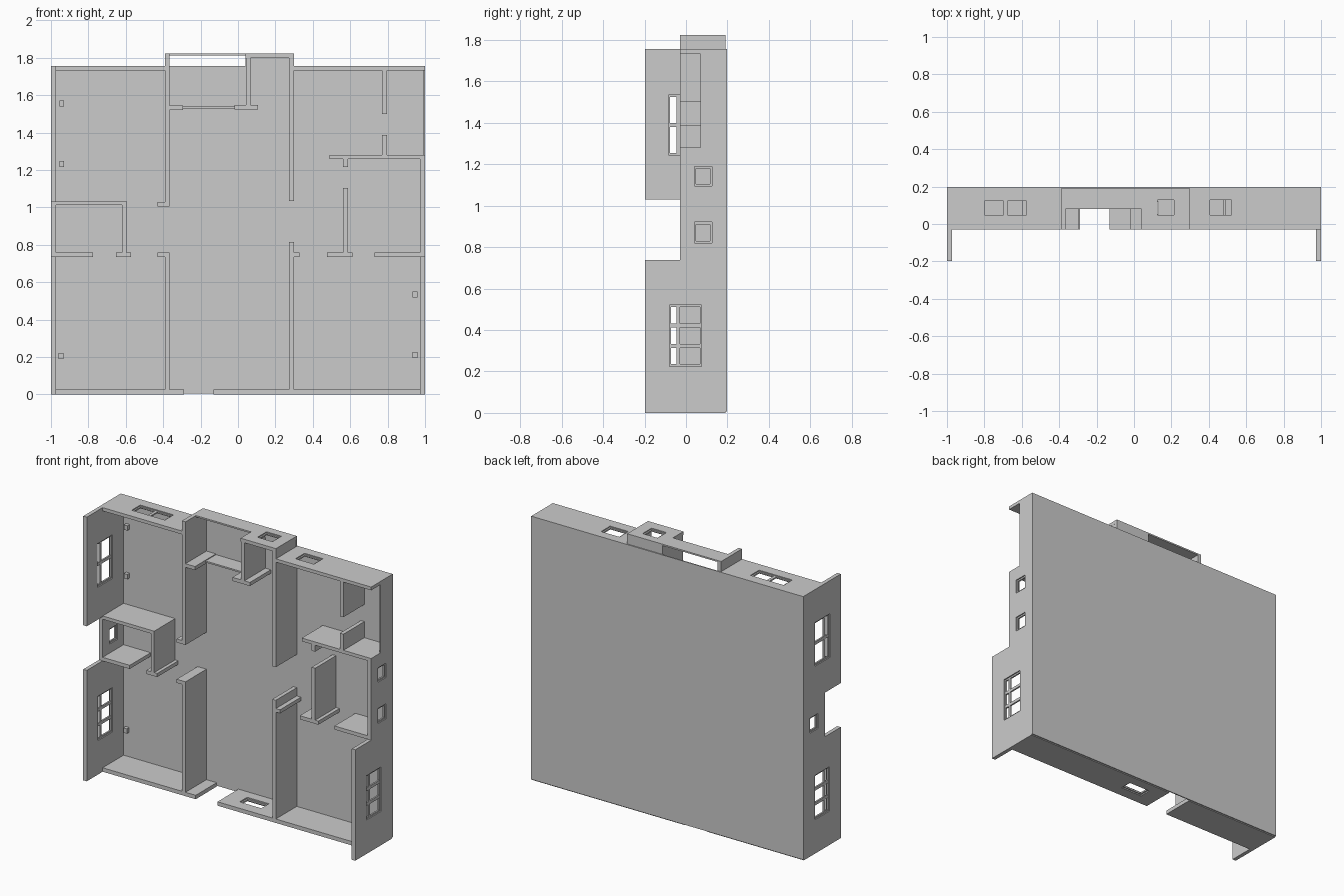
import bpy
import bmesh
from mathutils import Vector

cube = bpy.data.objects.get("Cube")
if cube:
    bpy.data.objects.remove(cube, do_unlink=True)

GREY = (0.6, 0.6, 0.6, 1)
plaster = bpy.data.materials.new("plaster_grey")
plaster.use_nodes = True
plaster.diffuse_color = GREY
plaster.node_tree.nodes["Principled BSDF"].inputs["Base Color"].default_value = GREY

BACK = 0.19      # inner face of the floor slab
RIM = -0.03      # edge of the ordinary walls
DEEP = -0.197    # edge of the tall side walls
TOP = 1.755
T = 0.026        # wall thickness


def build(name, boxes):
    """One object from a list of (low corner, high corner) boxes."""
    bm = bmesh.new()
    for lo, hi in boxes:
        lo, hi = Vector(lo), Vector(hi)
        part = bmesh.ops.create_cube(bm, size=1)
        for v in part["verts"]:
            v.co = (lo + hi) / 2 + Vector(c * s for c, s in zip(v.co, hi - lo))
    mesh = bpy.data.meshes.new(name)
    bm.to_mesh(mesh)
    bm.free()
    mesh.materials.append(plaster)
    obj = bpy.data.objects.new(name, mesh)
    bpy.context.collection.objects.link(obj)
    return obj


def wall(name, x0, x1, z0, z1, front=RIM):
    return build(name, [((x0, front, z0), (x1, BACK, z1))])


def ring(axis, t0, t1, outer, inner):
    """Four boxes around a hole; axis is the wall's thin direction, x or z."""
    u0, u1, y0, y1 = outer
    a0, a1, b0, b1 = inner

    def box(p0, p1, q0, q1):
        if axis == "x":
            return ((t0, q0, p0), (t1, q1, p1))
        return ((p0, q0, t0), (p1, q1, t1))
    return [box(u0, a0, y0, y1), box(a1, u1, y0, y1),
            box(a0, a1, y0, b0), box(a0, a1, b1, y1)]


def window_wall(name, axis, t0, t1, outer, hole, panes=1, mullion=None):
    """Wall with a window opening and a thinner frame set inside it."""
    build(name + "_wall", ring(axis, t0, t1, outer, hole))
    a0, a1, b0, b1 = hole
    mid, half, e = (t0 + t1) / 2, (t1 - t0) / 5, 0.01
    step = (a1 - a0) / panes
    splits = [(b0, b1)]
    if mullion:
        splits = [(b0, mullion), (mullion, b1)]
    frame = []
    for i in range(panes):
        for c0, c1 in splits:
            p0, p1 = a0 + i * step, a0 + (i + 1) * step
            frame += ring(axis, mid - half, mid + half, (p0, p1, c0, c1),
                          (p0 + e, p1 - e, c0 + e * 0.8, c1 - e * 0.8))
    build(name + "_window_frame", frame)


# Floor slab and the small floor behind the projecting bay
build("floor_slab", [((-1, BACK, 0.006), (1, 0.197, TOP))])
build("bay_floor", [((0.04, BACK - 0.006, TOP), (0.3, BACK, 1.82))])

# Outer side walls
L0, L1, R0, R1 = -1, -1 + T, 1 - T, 1
window_wall("left_lower", "x", R0, R1, (0, 0.737, DEEP, BACK),
            (0.225, 0.52, -0.08, 0.075), 3, -0.038)
window_wall("right_lower", "x", L0, L1, (0, 0.737, DEEP, BACK),
            (0.225, 0.52, -0.08, 0.075), 3, -0.038)
window_wall("right_upper", "x", L0, L1, (1.03, TOP, DEEP, BACK),
            (1.245, 1.535, -0.085, 0.075), 2, -0.038)
window_wall("right_middle", "x", L0, L1, (0.737, 1.03, RIM, BACK),
            (0.82, 0.92, 0.04, 0.125))
window_wall("left_middle_low", "x", R0, R1, (0.737, 1.005, RIM, BACK),
            (0.82, 0.92, 0.04, 0.125))
window_wall("left_middle_high", "x", R0, R1, (1.005, 1.28, RIM, BACK),
            (1.095, 1.19, 0.04, 0.125))
build("left_parapet", [((0.992, 0.07, 1.28), (1, BACK, TOP))])

# Top walls, bay and open balcony
Z0 = TOP - 0.022
window_wall("top_right_room", "z", Z0, TOP, (L1, -0.39, RIM, BACK),
            (-0.81, -0.565, 0.04, 0.13), 2)
window_wall("top_left_room", "z", Z0, TOP, (0.3, 1, RIM, BACK),
            (0.395, 0.53, 0.04, 0.135))
window_wall("bay", "z", 1.8, 1.823, (0.04, 0.3, RIM, BACK),
            (0.115, 0.225, 0.04, 0.135))
wall("bay_side_wall", 0.042, 0.068, 1.545, 1.8)
wall("balcony_parapet", -0.365, 0.042, 1.813, 1.823, 0.08)
wall("balcony_door_sill", -0.295, -0.02, 1.53, 1.54, 0.08)
wall("balcony_door_left_stub", -0.02, 0.108, 1.523, 1.547)
wall("balcony_door_right_stub", -0.365, -0.295, 1.521, 1.545)

# Bottom walls around the entry gap
wall("bottom_right_wall", L1, -0.29, 0, T)
window_wall("bottom_hall", "z", 0, T, (-0.13, 0.27, RIM, BACK),
            (-0.02, 0.14, 0.045, 0.125))
wall("bottom_left_wall", 0.27, R0, 0, T)

# Hall walls with their end returns
wall("hall_right_upper", -0.391, -0.365, 1.005, 1.823)
wall("hall_right_upper_return", -0.43, -0.391, 1.005, 1.028)
wall("hall_right_lower", -0.391, -0.365, T, 0.76)
wall("hall_right_lower_return", -0.43, -0.391, 0.736, 0.76)
wall("hall_left_upper", 0.273, 0.299, 1.035, 1.8)
wall("hall_left_lower", 0.273, 0.299, T, 0.815)
wall("hall_left_lower_return", 0.299, 0.33, 0.736, 0.76)

# Small room on the right side
wall("small_room_top", L1, -0.595, 1.013, 1.035)
wall("small_room_side", -0.62, -0.595, 0.76, 1.013)
wall("small_room_bottom", L1, -0.775, 0.736, 0.76)
wall("small_room_door_stub", -0.653, -0.573, 0.736, 0.76)

# Rooms on the left side
wall("left_rooms_door_stub", 0.475, 0.612, 0.736, 0.76)
wall("left_rooms_bottom", 0.73, R0, 0.736, 0.76)
wall("left_rooms_side", 0.562, 0.588, 0.76, 1.105)
wall("left_rooms_side_stub", 0.562, 0.588, 1.215, 1.258)
wall("left_rooms_top", 0.49, R0, 1.258, 1.28)
wall("closet_side_low", 0.77, 0.796, 1.28, 1.387)
wall("closet_side_high", 0.77, 0.796, 1.5, Z0)

# Little floor blocks beside the side walls
for i, (x, z) in enumerate([(-0.942, 1.555), (-0.942, 1.232), (-0.946, 0.205),
                            (0.947, 0.535), (0.947, 0.21)]):
    wall(f"floor_block_{i + 1}", x - 0.013, x + 0.013, z - 0.016, z + 0.016, 0.165)
